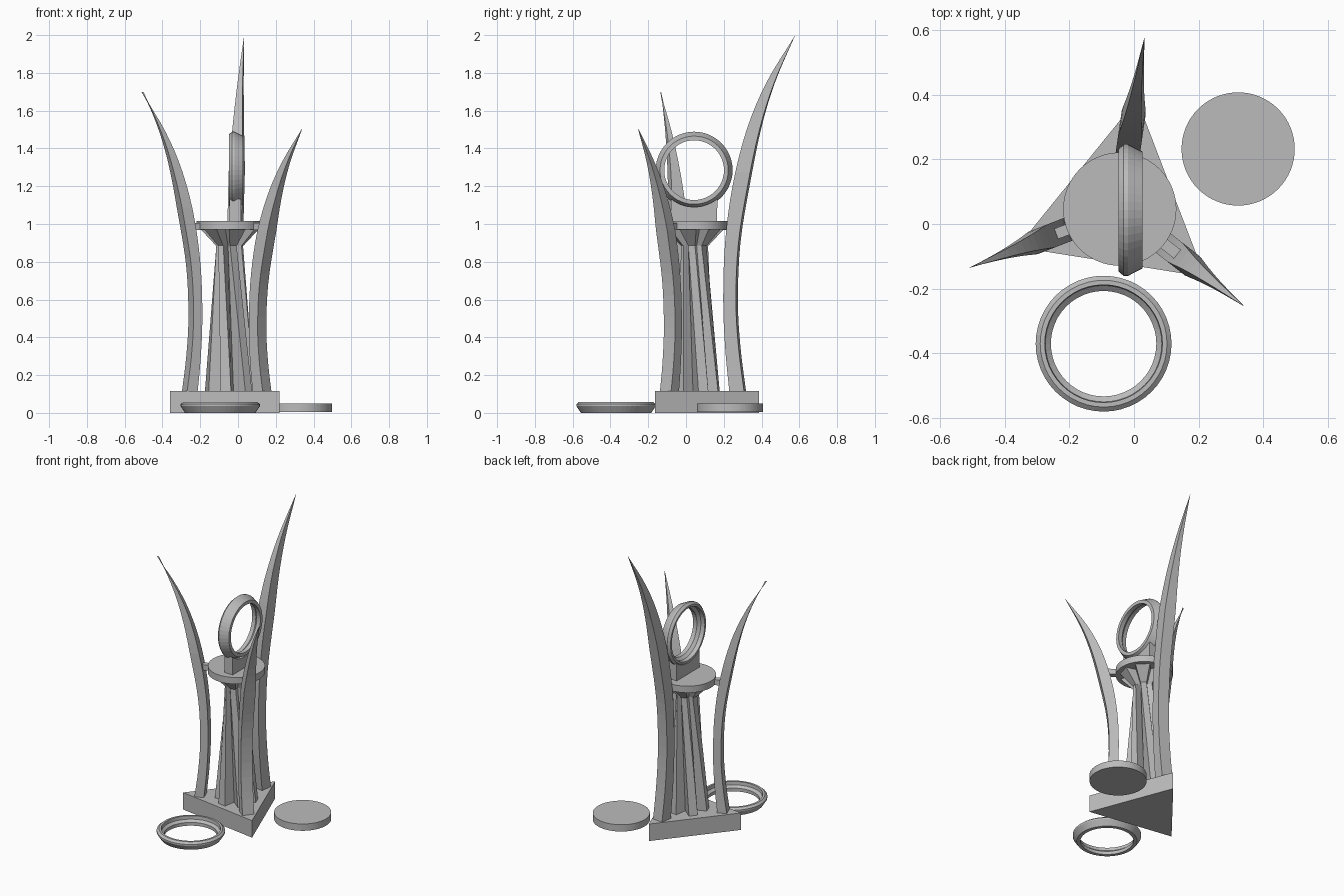
import bpy, bmesh, math
from mathutils import Vector

if "Cube" in bpy.data.objects:
    bpy.data.objects.remove(bpy.data.objects["Cube"])

CX, CY = -0.044, 0.046          # axis of the trophy
ANG = (81, 201, 321)            # directions of the three base corners

mat = bpy.data.materials.new("plain grey")
mat.diffuse_color = (0.5, 0.5, 0.5, 1)
mat.use_nodes = True
mat.node_tree.nodes["Principled BSDF"].inputs["Base Color"].default_value = mat.diffuse_color


def loft(name, rows, closed=False):
    """Skin equal-length loops of points; cap the ends unless closed."""
    bm = bmesh.new()
    vs = [[bm.verts.new(p) for p in r] for r in rows]
    n, m = len(rows[0]), len(rows)
    for i in range(m if closed else m - 1):
        a, b = vs[i], vs[(i + 1) % m]
        for j in range(n):
            k = (j + 1) % n
            bm.faces.new((a[j], a[k], b[k], b[j]))
    if not closed:
        bm.faces.new(vs[0][::-1])
        bm.faces.new(vs[-1])
    bmesh.ops.remove_doubles(bm, verts=bm.verts, dist=0.0003)
    bmesh.ops.recalc_face_normals(bm, faces=bm.faces)
    me = bpy.data.meshes.new(name)
    bm.to_mesh(me)
    bm.free()
    me.materials.append(mat)
    ob = bpy.data.objects.new(name, me)
    bpy.context.collection.objects.link(ob)
    return ob


def circle(x, y, z, r, n, a0=0):
    return [(x + r * math.cos(math.radians(a0) + math.tau * i / n),
             y + r * math.sin(math.radians(a0) + math.tau * i / n), z)
            for i in range(n)]


def polar(ang, r, side, z):
    """Point at radius r along a direction, shifted sideways."""
    c, s = math.cos(math.radians(ang)), math.sin(math.radians(ang))
    return (CX + r * c - side * s, CY + r * s + side * c, z)


def spline(pts, steps):
    """Catmull-Rom curve through the points."""
    p = [Vector(q) for q in pts]
    p = [2 * p[0] - p[1]] + p + [2 * p[-1] - p[-2]]
    out = []
    for i in range(1, len(p) - 2):
        for s in range(steps):
            t = s / steps
            a, b, c, d = p[i - 1:i + 3]
            out.append(0.5 * (2 * b + (c - a) * t + (2 * a - 5 * b + 4 * c - d) * t * t
                              + (3 * b - a - 3 * c + d) * t ** 3))
    return out + [p[-2]]


# triangular base
loft("triangular_base", [circle(CX, 0.05, z, 0.3395, 3, 81) for z in (0, 0.115)])

# three tall curved blades: (height, inner radius, outer radius)
PROFILE = [(0.10, 0.192, 0.272), (0.35, 0.168, 0.24), (0.6, 0.158, 0.226),
           (0.9, 0.168, 0.24), (1.2, 0.208, 0.289), (1.5, 0.283, 0.352),
           (1.75, 0.388, 0.43), (2.0, 0.541, 0.541)]
for i, (ang, height, tip) in enumerate(((81.8, 2.0, 0.538), (201.3, 1.7, 0.49), (322, 1.51, 0.49))):
    k = (tip - 0.158) / (0.541 - 0.158)
    rows = []
    for z, a, b in spline(PROFILE, 4):
        w = 0.0375 * min(1, (2.0 - z) / 2.0 / 0.35)
        a, b = 0.158 + (a - 0.158) * k, 0.158 + (b - 0.158) * k
        if i == 1:
            a, b = a + 0.012, b + 0.004 * (2 - z) / 2
        z = z * height / 2
        rows.append([polar(ang, a, -w, z), polar(ang, b, -w, z),
                     polar(ang, b, w, z), polar(ang, a, w, z)])
    loft(f"curved_blade_{i + 1}", rows)
    # short arm from the platform to the blade
    loft(f"platform_arm_{i + 1}", [[polar(ang, r, -0.017, z), polar(ang, r, 0.017, z)][::d]
         and [polar(ang, 0.15, -0.017, z), polar(ang, 0.24, -0.017, z),
              polar(ang, 0.24, 0.017, z), polar(ang, 0.15, 0.017, z)]
         for z, r, d in ((0.968, 0.15, 1), (1.005, 0.15, 1))])


# twisted ribbed column flaring out under the platform
def star(r, w, z, twist):
    pts = []
    for j in range(6):
        a = 21 + 60 * j + twist
        pts += [polar(a, r, -w / 2, z), polar(a, r, w / 2, z), polar(a + 30, w * 1.02, 0, z)]
    return pts


loft("ribbed_column", [star(0.13, 0.056, 0.11, 0), star(0.068, 0.036, 0.89, -35)])
loft("column_flare", [star(0.07, 0.038, 0.885, -35), star(0.147, 0.09, 0.972, -35)])

# round platform
loft("round_platform", [circle(CX, CY, z, 0.175, 64) for z in (0.97, 1.015)])


# stepped rings: (radius, height along the axis)
RING = [(0.163, 0.0), (0.186, 0.0), (0.21, 0.036), (0.21, 0.046), (0.196, 0.058),
        (0.182, 0.058), (0.180, 0.036), (0.163, 0.022)]


def ring(name, place):
    return loft(name, [[place(r, h, math.tau * i / 48) for r, h in RING]
                       for i in range(48)], True)


ring("loose_ring", lambda r, h, a: (-0.094 + r * math.cos(a), -0.37 + r * math.sin(a), h))
# upright ring, open side facing -x
ring("upright_ring", lambda r, h, a: (0.027 - h * 1.28, 0.043 + r * 0.97 * math.cos(a),
                                      1.285 + r * 0.97 * math.sin(a)))

# cradle block with a hollow top that holds the upright ring
arc = [(0.043 + 0.195 * math.cos(math.radians(a)), 1.285 + 0.195 * math.sin(math.radians(a)))
       for a in range(231, 310, 6)]
side = [(0.165, 1.01), (-0.08, 1.01)] + arc
loft("ring_cradle", [[(x, y, z) for y, z in side] for x in (-0.046, 0.016)])

# loose disc lying beside the base
loft("loose_disc", [circle(0.322, 0.232, z, 0.175, 64) for z in (0.004, 0.05)])
